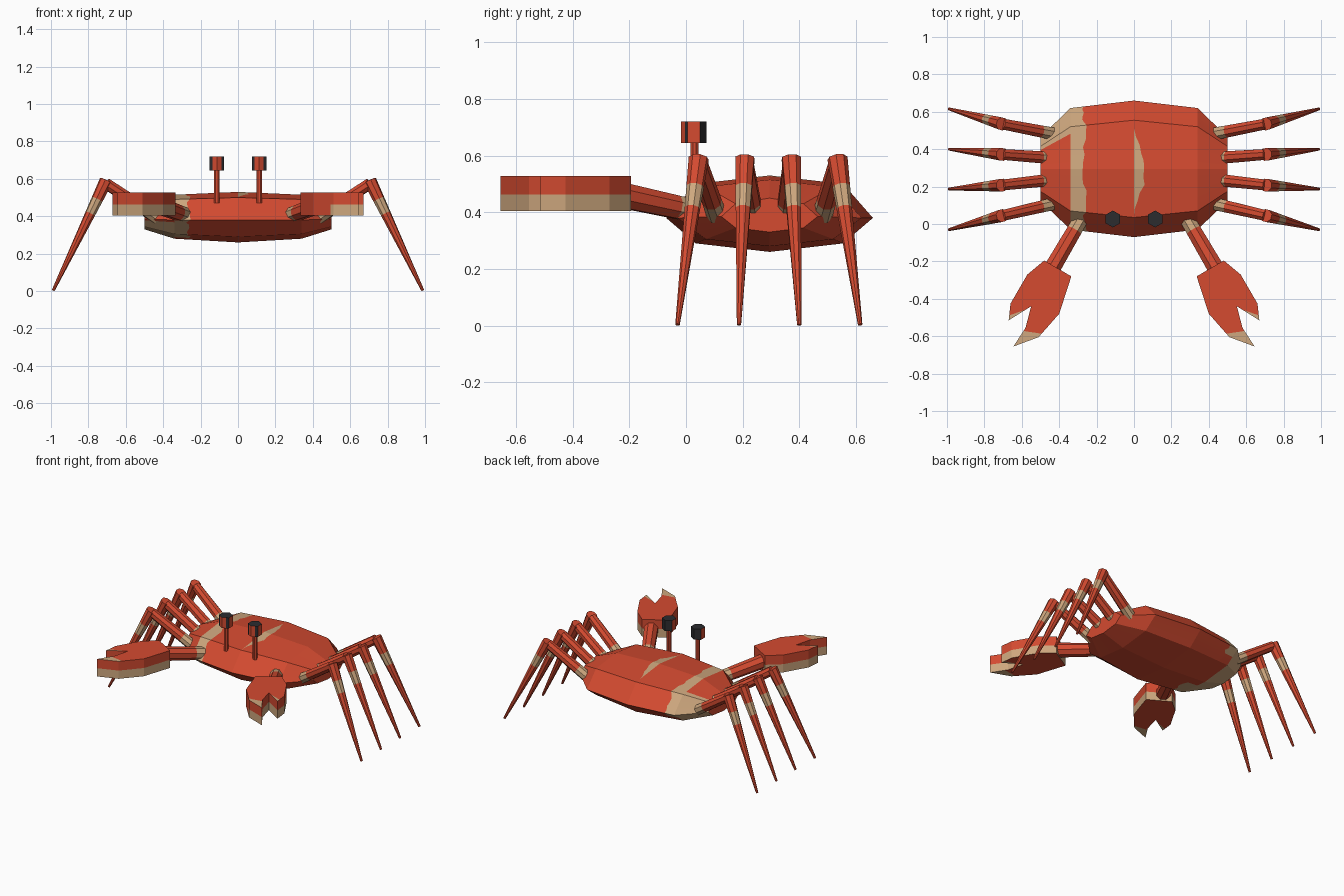
import bpy, bmesh, math, random
from mathutils import Vector

random.seed(4)
if "Cube" in bpy.data.objects:
    bpy.data.objects.remove(bpy.data.objects["Cube"])


def material(name, rgb):
    m = bpy.data.materials.new(name)
    m.use_nodes = True
    m.diffuse_color = (*rgb, 1)
    m.node_tree.nodes["Principled BSDF"].inputs["Base Color"].default_value = (*rgb, 1)
    return m


RED, TAN, BLACK = 0, 1, 2
MATS = [material("shell red", (0.66, 0.07, 0.03)),
        material("sand tan", (0.62, 0.39, 0.21)),
        material("eye black", (0.025, 0.025, 0.028))]


def finish(bm, name):
    bmesh.ops.remove_doubles(bm, verts=bm.verts, dist=0.0003)
    bmesh.ops.recalc_face_normals(bm, faces=bm.faces)
    me = bpy.data.meshes.new(name)
    bm.to_mesh(me)
    bm.free()
    for m in MATS:
        me.materials.append(m)
    ob = bpy.data.objects.new(name, me)
    bpy.context.collection.objects.link(ob)
    return ob


def loft(bm, rings, colour):
    """Skin closed rings of points, cap the ends, colour by a rule."""
    vs = [[bm.verts.new(p) for p in r] for r in rings]
    n = len(rings[0])
    for k in range(len(vs) - 1):
        for i in range(n):
            j = (i + 1) % n
            f = bm.faces.new((vs[k][i], vs[k][j], vs[k + 1][j], vs[k + 1][i]))
            f.material_index = colour(k, f.calc_center_median())
    for k, r in ((0, vs[0]), (len(vs) - 2, vs[-1])):
        f = bm.faces.new(r)
        f.material_index = colour(k, f.calc_center_median())


def limb(name, a, b, ra, rb, cuts, colours, sides=8):
    """Tapered limb from a to b, split into colour bands at the cuts."""
    a, b = Vector(a), Vector(b)
    q = (b - a).to_track_quat('Z', 'Y')
    rings = []
    for t in [0, *cuts, 1]:
        r = ra + (rb - ra) * t
        rings.append([a.lerp(b, t) + q @ Vector((r * math.cos(u), r * math.sin(u), 0))
                      for u in (math.tau * (i + .5) / sides for i in range(sides))])
    bm = bmesh.new()
    loft(bm, rings, lambda k, c: colours[k])
    return finish(bm, name)


# Body: octagonal sections lofted across x
CY, FINE = 0.295, 6


def section(x, wide, ring, mid, top, high, low, bottom):
    corners = [(wide, mid), (ring, high), (0, top), (-ring, high),
               (-wide, mid), (-ring, low), (0, bottom), (ring, low)]
    pts = [Vector((x, CY + y, z)) for y, z in corners]
    return [pts[i].lerp(pts[(i + 1) % 8], k / FINE) for i in range(8) for k in range(FINE)]


centre = (0.365, 0.26, 0.38, 0.53, 0.50, 0.29, 0.26)
shoulder = (0.325, 0.225, 0.38, 0.515, 0.49, 0.305, 0.28)
tip = (0.17, 0.12, 0.385, 0.45, 0.43, 0.345, 0.33)
middle = section(0, *centre)
left = section(0.34, *shoulder)
right = section(-0.34, *shoulder)

# Ragged stripe edge and the spindle-shaped back mark
stripe = [r.lerp(m, 0.22 + random.uniform(-.04, .04)) for r, m in zip(right, middle)]
mark = []
for m, l in zip(middle, left):
    t = (m.y - 0.07) / 0.43
    w = 0
    if m.z > 0.45 and 0 < t < 1:
        w = (0.055 + random.uniform(-.012, .012)) * math.sin(math.pi * t)
    mark.append(m.lerp(l, w / 0.34))


def body_colour(k, c):
    if k == 0:
        return TAN if c.z < 0.37 or (c.x < -0.4 and c.y > 0.43) else RED
    if k == 1:
        return TAN if c.z > 0.34 or c.y < 0.2 else RED
    if k == 3:
        return TAN
    return RED


bm = bmesh.new()
loft(bm, [section(-0.5, *tip), right, stripe, middle, mark, left, section(0.5, *tip)],
     body_colour)
finish(bm, "body_shell")

CLAW = [(0.48, -0.195), (0.57, -0.27), (0.66, -0.425), (0.67, -0.515), (0.55, -0.44),
        (0.58, -0.555), (0.645, -0.655), (0.51, -0.605), (0.40, -0.48), (0.335, -0.28)]


def claw(name, s):
    bm = bmesh.new()
    base = bm.faces.new([bm.verts.new((s * x, y, 0.405)) for x, y in CLAW])
    up = bmesh.ops.extrude_face_region(bm, geom=[base], use_keep_orig=True)["geom"]
    bmesh.ops.translate(bm, vec=(0, 0, 0.123),
                        verts=[v for v in up if isinstance(v, bmesh.types.BMVert)])
    bmesh.ops.triangulate(bm, faces=bm.faces)
    for co, no in (((0, 0, 0.463), (0, 0, 1)),
                   ((s * 0.6, -0.465, 0), (s * 0.35, 1, 0)),
                   ((s * 0.57, -0.575, 0), (s * -0.15, 1, 0))):
        bmesh.ops.bisect_plane(bm, geom=bm.verts[:] + bm.edges[:] + bm.faces[:],
                               plane_co=co, plane_no=no)
    bmesh.ops.recalc_face_normals(bm, faces=bm.faces)
    for f in bm.faces:
        c = f.calc_center_median()
        x = c.x * s
        if abs(f.normal.z) > 0.5:
            finger = x > 0.6 and c.y > -0.53 and c.y + 0.35 * (x - 0.6) < -0.465
            thumb = c.y - 0.15 * (x - 0.57) < -0.575
            painted = finger or thumb
        else:
            plain = s > 0 and x < 0.5 and c.y < -0.28
            painted = c.z < 0.463 and not plain
        f.material_index = TAN if painted else RED
    finish(bm, name)


def eye(name, s):
    bm = bmesh.new()
    ring = [(s * 0.113 + 0.045 * math.sin(math.tau * i / 6),
             0.027 - 0.045 * math.cos(math.tau * i / 6)) for i in range(6)]
    loft(bm, [[(x, y, z) for x, y in ring] for z in (0.645, 0.72)], lambda k, c: RED)
    for co, no in (((0, 0.05, 0), (0, 1, 0)),
                   ((s * 0.113 - 0.024, 0, 0), (1, 0, 0)),
                   ((s * 0.113 + 0.024, 0, 0), (1, 0, 0))):
        bmesh.ops.bisect_plane(bm, geom=bm.verts[:] + bm.edges[:] + bm.faces[:],
                               plane_co=co, plane_no=no)
    bmesh.ops.recalc_face_normals(bm, faces=bm.faces)
    for f in bm.faces:
        c = f.calc_center_median()
        edge = f.normal.y < -0.2 and abs(c.x - s * 0.113) > 0.024
        if f.normal.z > 0.5 or c.y > 0.05 or edge:
            f.material_index = BLACK
    finish(bm, name)


# Leg rows: hip, knee and foot y positions
LEGS = [(0.108, 0.045, -0.03), (0.238, 0.208, 0.187),
        (0.352, 0.372, 0.40), (0.482, 0.535, 0.615)]

for s, side in ((1, "left"), (-1, "right")):
    claw(side + "_claw", s)
    limb(side + "_arm", (s * 0.27, 0.05, 0.40), (s * 0.445, -0.25, 0.465),
         0.042, 0.048, [0.28], [TAN, RED])
    limb(side + "_eye_stalk", (s * 0.113, 0.03, 0.47), (s * 0.113, 0.03, 0.66),
         0.016, 0.016, [], [RED])
    eye(side + "_eye", s)
    for i, (hip, knee, foot) in enumerate(LEGS, 1):
        limb(f"{side}_upper_leg_{i}", (s * 0.43, hip, 0.39), (s * 0.705, knee, 0.575),
             0.036, 0.031, [0.25], [TAN, RED])
        limb(f"{side}_lower_leg_{i}", (s * 0.705, knee, 0.59), (s * 0.988, foot, 0.003),
             0.036, 0.008, [0.17, 0.30], [RED, TAN, RED])
